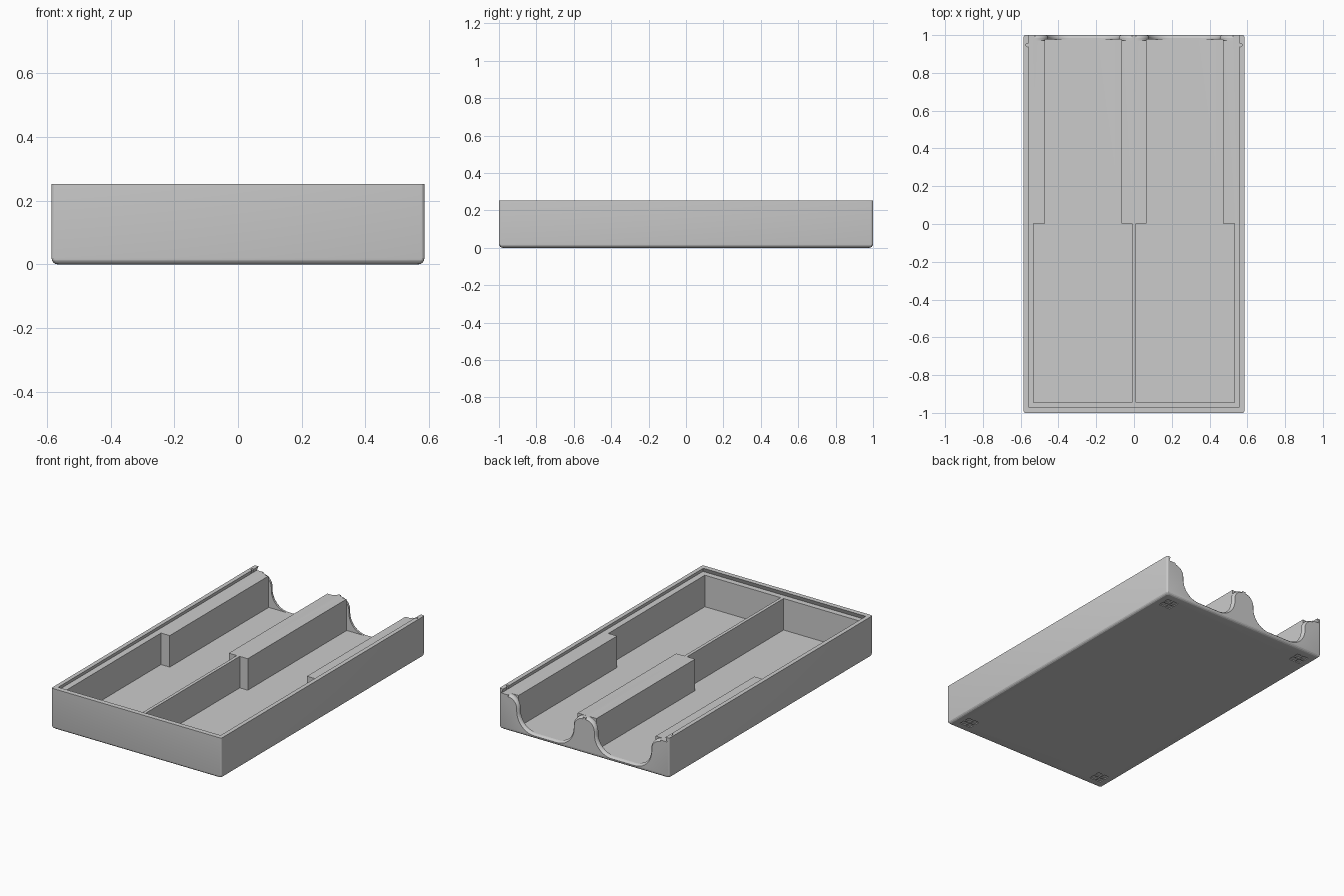
import bpy, bmesh, math

cube = bpy.data.objects.get("Cube")
if cube:
    bpy.data.objects.remove(cube, do_unlink=True)

W, L, H = 0.585, 1.0, 0.253      # half width, half length, height
LEDGE, FLOOR = 0.226, 0.03       # lid ledge and compartment floor heights

grey = bpy.data.materials.new("plain_grey")
grey.use_nodes = True
color = (0.6, 0.6, 0.6, 1)
grey.diffuse_color = color
grey.node_tree.nodes["Principled BSDF"].inputs["Base Color"].default_value = color


def loft(name, rings):
    """Closed solid through matching rings of points."""
    bm = bmesh.new()
    rows = [[bm.verts.new(p) for p in ring] for ring in rings]
    n = len(rows[0])
    for a, b in zip(rows, rows[1:]):
        for i in range(n):
            j = (i + 1) % n
            bm.faces.new((a[i], a[j], b[j], b[i]))
    bm.faces.new(rows[0])
    bm.faces.new(rows[-1])
    bm.normal_update()
    bmesh.ops.recalc_face_normals(bm, faces=bm.faces)
    mesh = bpy.data.meshes.new(name)
    bm.to_mesh(mesh)
    bm.free()
    mesh.materials.append(grey)
    ob = bpy.data.objects.new(name, mesh)
    bpy.context.collection.objects.link(ob)
    return ob


def rect(x0, x1, y0, y1, z):
    return [(x0, y0, z), (x1, y0, z), (x1, y1, z), (x0, y1, z)]


def box(name, x0, x1, y0, y1, z0, z1):
    return loft(name, [rect(x0, x1, y0, y1, z0), rect(x0, x1, y0, y1, z1)])


def round_rect(inset, z, r=0.012, steps=4):
    """Rounded outline of the tray, drawn in by an inset."""
    ring = []
    for k, (sx, sy) in enumerate(((1, 1), (-1, 1), (-1, -1), (1, -1))):
        for i in range(steps + 1):
            a = math.pi / 2 * (k + i / steps)
            ring.append((sx * (W - inset - r) + r * math.cos(a),
                         sy * (L - inset - r) + r * math.sin(a), z))
    return ring


def carve(target, cutter):
    mod = target.modifiers.new("carve", 'BOOLEAN')
    mod.operation = 'DIFFERENCE'
    mod.solver = 'EXACT'
    mod.object = cutter
    bpy.context.view_layer.objects.active = target
    bpy.ops.object.modifier_apply(modifier=mod.name)
    bpy.data.objects.remove(cutter, do_unlink=True)


def scallop_ring(cx, y, d):
    """Finger opening outline: flat base, round foot, flared lip; d widens it."""
    side = [(0.077 + (0.11 + d) * math.sin(a), FLOOR + 0.11 - (0.11 + d) * math.cos(a))
            for a in (math.pi / 2 * i / 10 for i in range(11))]
    side += [(0.257 - (0.07 - d) * math.cos(a), LEDGE - 0.07 + (0.07 - d) * math.sin(a))
             for a in (math.pi / 2 * i / 8 for i in range(9))]
    side.append((0.257, H + 0.05))
    outline = side + [(-u, z) for u, z in reversed(side)]
    return [(cx + u, y, z) for u, z in outline]


# Outer block with rounded corners and softened bottom edge
R = 0.02
arc = [math.pi / 2 * i / 4 for i in range(5)]
tray = loft("tray", [round_rect(R * (1 - math.sin(a)), R * (1 - math.cos(a))) for a in arc]
            + [round_rect(0, H)])

# Undercut lid slot, open at the back
carve(tray, loft("lid_slot", [rect(-0.57, 0.57, -0.98, 1.1, LEDGE),
                              rect(-0.558, 0.558, -0.968, 1.1, H + 0.002)]))

for s in (-1, 1):
    # Wide front compartment and narrow rear compartment
    for name, a, b, y0, y1 in (("front_well", 0.01, 0.532, -0.945, 0.003),
                               ("rear_well", 0.065, 0.472, -0.02, 0.976)):
        carve(tray, box(name, min(s * a, s * b), max(s * a, s * b), y0, y1, FLOOR, H + 0.1))
    # Scalloped finger opening in the back wall
    carve(tray, loft("scallop", [scallop_ring(s * 0.267, y, d) for y, d in
                                 ((0.972, 0), (0.984, 0), (0.991, 0.002),
                                  (0.996, 0.006), (1.001, 0.012))]))
    # Lid catch notch
    ring = [(s * 0.564 + 0.009 * math.cos(t), 0.947 + 0.009 * math.sin(t))
            for t in (math.tau * i / 12 for i in range(12))]
    carve(tray, loft("catch_notch", [[(x, y, z) for x, y in ring]
                                     for z in (LEDGE + 0.001, H + 0.1)]))
    # Shallow four-part foot recesses underneath
    for t in (-1, 1):
        for i in (-1, 1):
            for j in (-1, 1):
                x, y = s * 0.495 + i * 0.022, t * 0.905 + j * 0.022
                carve(tray, box("foot_recess", x - 0.017, x + 0.017,
                                y - 0.017, y + 0.017, -0.05, 0.006))

bpy.ops.object.select_all(action='DESELECT')
tray.select_set(True)
bpy.context.view_layer.objects.active = tray
bpy.ops.object.shade_smooth_by_angle(angle=math.radians(15))
